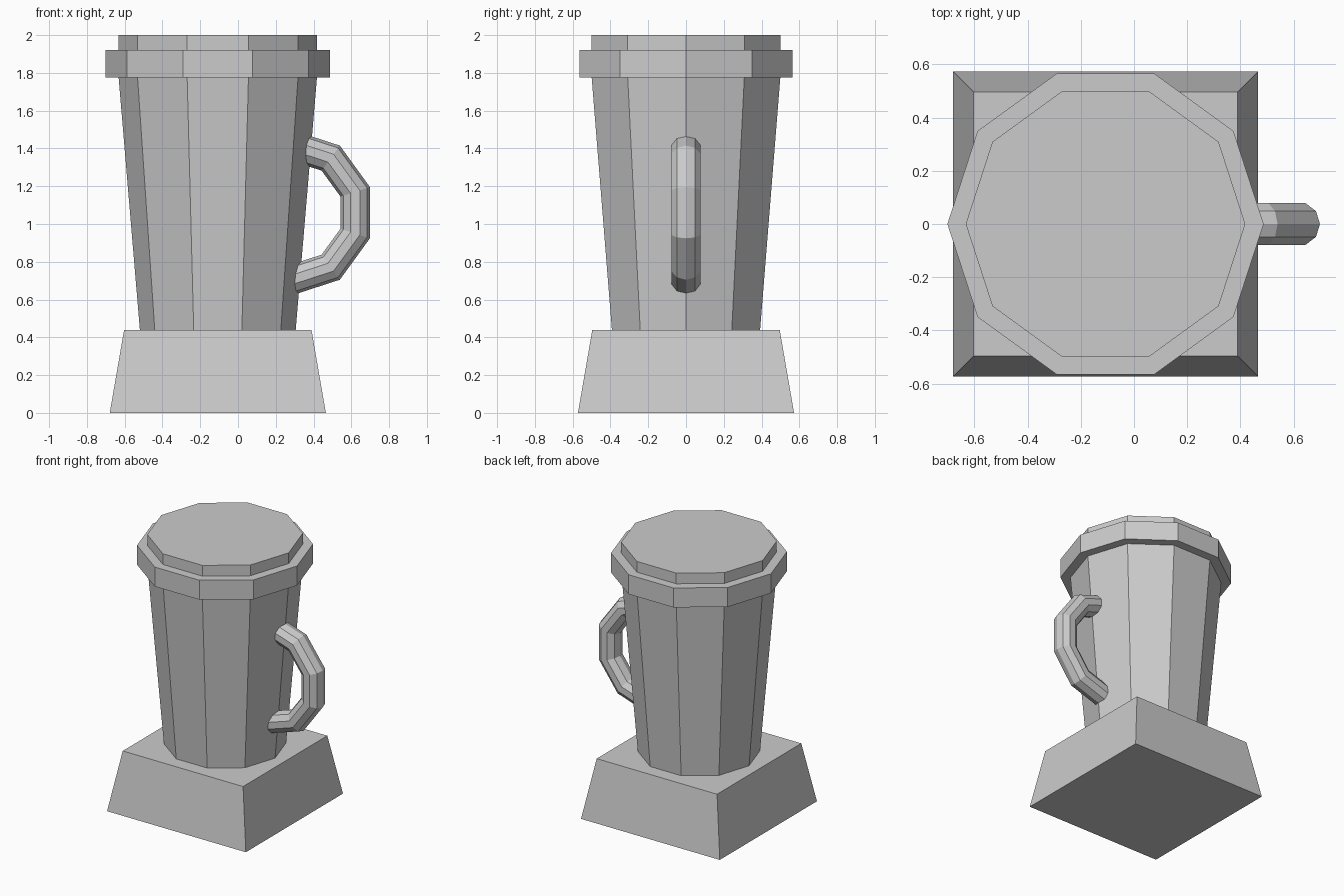
import bpy, bmesh
from math import sin, cos, pi

if "Cube" in bpy.data.objects:
    bpy.data.objects.remove(bpy.data.objects["Cube"], do_unlink=True)

AXIS_X = -0.107   # vertical axis of the mug and base
SIDES = 10

grey = bpy.data.materials.new("plain grey")
grey.use_nodes = True
grey.diffuse_color = (0.6, 0.6, 0.6, 1)
grey.node_tree.nodes["Principled BSDF"].inputs["Base Color"].default_value = (0.6, 0.6, 0.6, 1)


def finish(name, bm, location):
    bmesh.ops.recalc_face_normals(bm, faces=bm.faces)
    mesh = bpy.data.meshes.new(name)
    bm.to_mesh(mesh)
    bm.free()
    mesh.materials.append(grey)
    obj = bpy.data.objects.new(name, mesh)
    obj.location = location
    bpy.context.collection.objects.link(obj)
    return obj


def bridge(bm, a, b):
    for i in range(len(a)):
        j = (i + 1) % len(a)
        bm.faces.new((a[i], a[j], b[j], b[i]))


def frustum(name, r_low, r_high, z_low, z_high, sides=SIDES, phase=0.0):
    """Capped prism with a corner at the phase angle from +x."""
    bm = bmesh.new()
    angles = [phase + 2 * pi * i / sides for i in range(sides)]
    low, high = ([bm.verts.new((r * cos(a), r * sin(a), z)) for a in angles]
                 for r, z in ((r_low, z_low), (r_high, z_high)))
    bridge(bm, low, high)
    bm.faces.new(low)
    bm.faces.new(high)
    return finish(name, bm, (AXIS_X, 0, 0))


def upright_ring(name, major, minor, location):
    """Faceted ring in the xz plane, with a flat segment facing +x."""
    bm = bmesh.new()
    rings = []
    for i in range(SIDES):
        a = 2 * pi * (i + 0.5) / SIDES
        ring = []
        for k in range(SIDES):
            b = 2 * pi * k / SIDES
            r = major + minor * cos(b)
            ring.append(bm.verts.new((r * cos(a), minor * sin(b), r * sin(a))))
        rings.append(ring)
    for i in range(SIDES):
        bridge(bm, rings[i], rings[(i + 1) % SIDES])
    return finish(name, bm, location)


# Square tapered base
frustum("base", 0.572 * 2 ** 0.5, 0.496 * 2 ** 0.5, 0, 0.44, 4, pi / 4)

# Tapered mug body, overhanging rim and lid
frustum("mug_body", 0.4125, 0.525, 0.44, 1.775)
frustum("rim", 0.594, 0.594, 1.775, 1.92)
frustum("lid", 0.525, 0.525, 1.92, 2.0)

# Ring handle, half sunk into the body
upright_ring("handle", 0.357, 0.082, (0.281, 0, 1.06))
